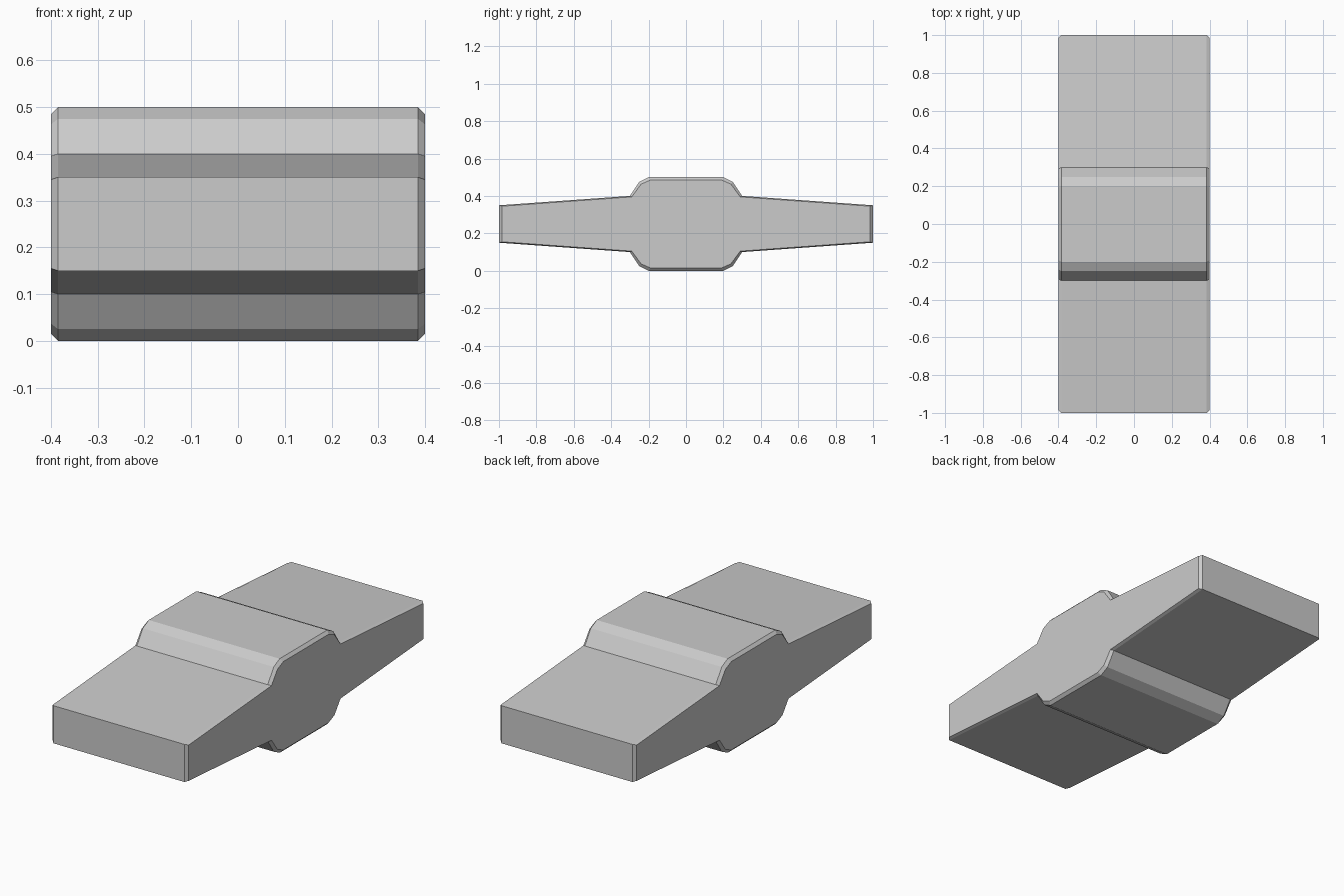
import bpy, bmesh

if "Cube" in bpy.data.objects:
    bpy.data.objects.remove(bpy.data.objects["Cube"])

grey = bpy.data.materials.new("light_grey")
grey.diffuse_color = (0.6, 0.6, 0.6, 1)
grey.use_nodes = True
grey.node_tree.nodes["Principled BSDF"].inputs["Base Color"].default_value = grey.diffuse_color

MID_Z = 0.25


def ring_points(quarter):
    """Mirror a quarter outline (y, height above middle) into a closed loop."""
    top = quarter + [(-y, h) for y, h in reversed(quarter)]
    loop = top + [(-y, -h) for y, h in top]
    return [(y, MID_Z + h) for y, h in loop]


# Outline from the arm tip to the raised hub, and its inset for the end caps
outer = ring_points([(1.0, 0.10), (0.30, 0.15), (0.25, 0.225), (0.20, 0.25)])
inner = ring_points([(0.985, 0.095), (0.29, 0.145), (0.24, 0.213), (0.19, 0.235)])

# Cross-sections along x: chamfered cap, body, chamfered cap
sections = [(-0.4, inner), (-0.385, outer), (0.385, outer), (0.4, inner)]

bm = bmesh.new()
rings = [[bm.verts.new((x, y, z)) for y, z in pts] for x, pts in sections]
for a, b in zip(rings, rings[1:]):
    n = len(a)
    for i in range(n):
        j = (i + 1) % n
        bm.faces.new((a[i], a[j], b[j], b[i]))
bm.faces.new(rings[0])
bm.faces.new(rings[-1])
bmesh.ops.recalc_face_normals(bm, faces=bm.faces)

mesh = bpy.data.meshes.new("tapered_bar")
bm.to_mesh(mesh)
bm.free()
mesh.materials.append(grey)
bar = bpy.data.objects.new("tapered_bar", mesh)
bpy.context.collection.objects.link(bar)
